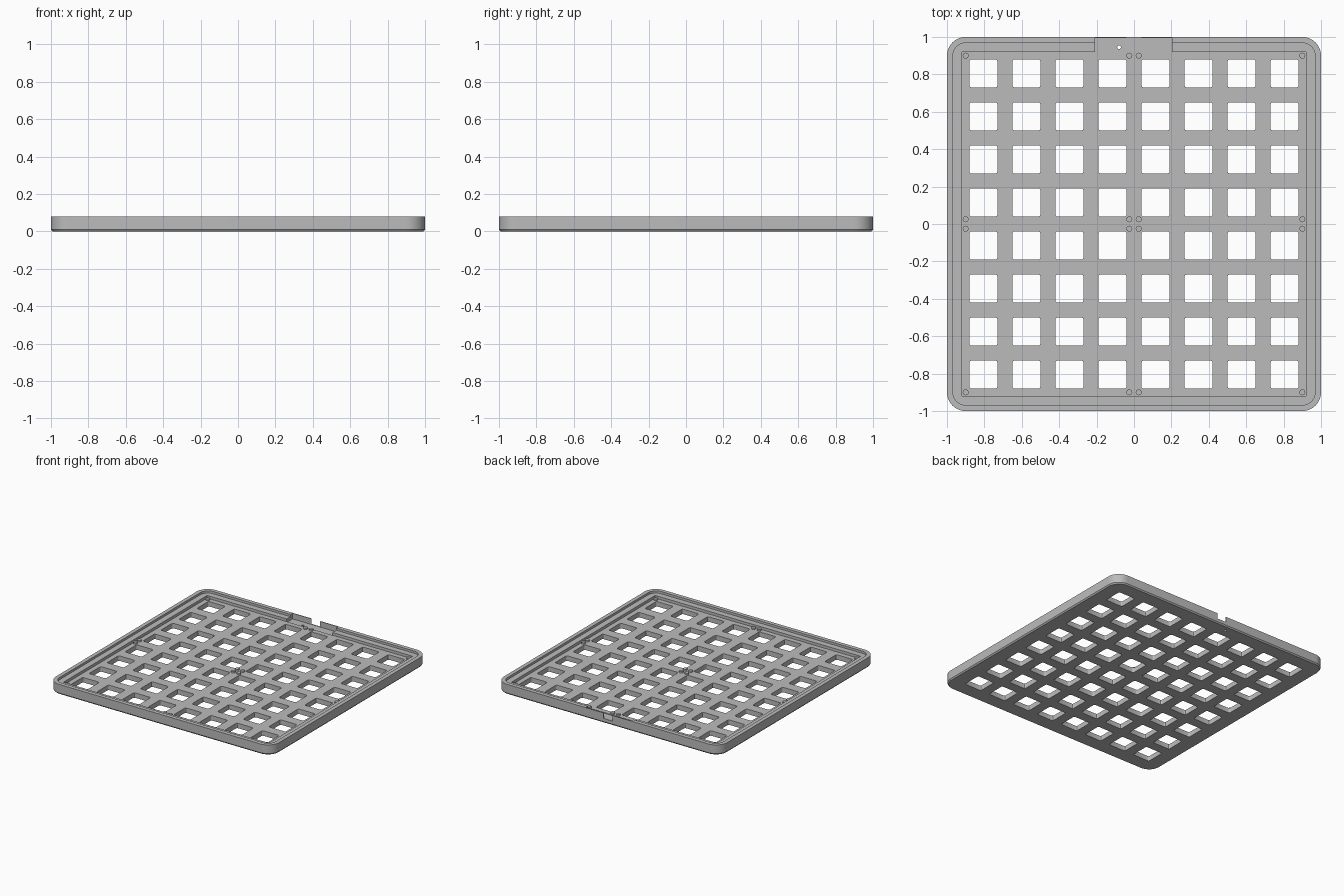
import bpy, bmesh, math

if "Cube" in bpy.data.objects:
    bpy.data.objects.remove(bpy.data.objects["Cube"])

PITCH, HOLE = 0.23, 0.15
TOP, LEDGE, FLOOR, POCKET = 0.08, 0.062, 0.04, 0.034

grey = bpy.data.materials.new("light grey")
grey.diffuse_color = (0.5, 0.5, 0.5, 1)
grey.use_nodes = True
grey.node_tree.nodes["Principled BSDF"].inputs["Base Color"].default_value = grey.diffuse_color


def outline(cx, cy, hx, hy, r, seg):
    """Rounded rectangle points; sharp corners when r is 0."""
    pts = []
    for k, (sx, sy) in enumerate([(1, 1), (-1, 1), (-1, -1), (1, -1)]):
        for i in range(seg + 1 if r else 1):
            a = math.pi / 2 * (k + (i / seg if r else 0))
            pts.append((cx + sx * (hx - r) + r * math.cos(a),
                        cy + sy * (hy - r) + r * math.sin(a)))
    return pts


def loft(bm, loops):
    """Closed solid through stacked (points, z) loops."""
    rings = [[bm.verts.new((x, y, z)) for x, y in pts] for pts, z in loops]
    bm.faces.new(rings[0][::-1])
    bm.faces.new(rings[-1])
    n = len(rings[0])
    for a, b in zip(rings, rings[1:]):
        for i in range(n):
            j = (i + 1) % n
            bm.faces.new((a[i], a[j], b[j], b[i]))


def prism(bm, z0, z1, *shape):
    pts = outline(*shape)
    loft(bm, [(pts, z0), (pts, z1)])


def make(name, bm):
    mesh = bpy.data.meshes.new(name)
    bm.to_mesh(mesh)
    bm.free()
    mesh.materials.append(grey)
    ob = bpy.data.objects.new(name, mesh)
    bpy.context.collection.objects.link(ob)
    return ob


# Tray body with a chamfered bottom edge
bm = bmesh.new()
loft(bm, [(outline(0, 0, 0.992, 0.992, 0.092, 10), 0),
          (outline(0, 0, 1, 1, 0.1, 10), 0.01),
          (outline(0, 0, 1, 1, 0.1, 10), TOP)])
tray = make("tray", bm)


def cut(fill):
    """Subtract the solids made by fill from the tray."""
    cb = bmesh.new()
    fill(cb)
    cutter = make("cutter", cb)
    cutter.hide_render = True
    mod = tray.modifiers.new("cut", 'BOOLEAN')
    mod.operation, mod.solver, mod.object = 'DIFFERENCE', 'EXACT', cutter
    bpy.context.view_layer.objects.active = tray
    bpy.ops.object.modifier_apply(modifier=mod.name)
    bpy.data.objects.remove(cutter)


def windows(cb):
    for i in range(8):
        for j in range(8):
            prism(cb, -0.1, 0.2, (i - 3.5) * PITCH, (j - 3.5) * PITCH,
                  HOLE / 2, HOLE / 2, 0.012, 3)


# Rim recess, inner well, connector pocket, cable notch, pin hole, windows
cut(lambda b: prism(b, LEDGE, 0.2, 0, 0, 0.968, 0.968, 0.068, 10))
cut(lambda b: prism(b, FLOOR, 0.2, 0, 0, 0.92, 0.92, 0, 1))
cut(lambda b: prism(b, POCKET, 0.2, -0.003, 0.957, 0.205, 0.037, 0, 1))
cut(lambda b: prism(b, POCKET + 0.002, 0.2, 0, 1, 0.04, 0.03, 0, 1))
cut(lambda b: prism(b, -0.1, 0.2, -0.08, 0.945, 0.01, 0.01, 0.01, 4))
cut(windows)

# Locating pegs at the corners of the four board quarters
bm = bmesh.new()
for x in (-0.9, -0.025, 0.025, 0.9):
    for y in (-0.9, -0.025, 0.025, 0.9):
        prism(bm, FLOOR - 0.005, FLOOR + 0.012, x, y, 0.016, 0.016, 0.016, 4)
bmesh.ops.remove_doubles(bm, verts=bm.verts, dist=1e-5)
pegs = make("locating_pegs", bm)

for ob in (tray, pegs):
    bpy.ops.object.select_all(action='DESELECT')
    ob.select_set(True)
    bpy.context.view_layer.objects.active = ob
    bpy.ops.object.shade_smooth_by_angle(angle=math.radians(30))
